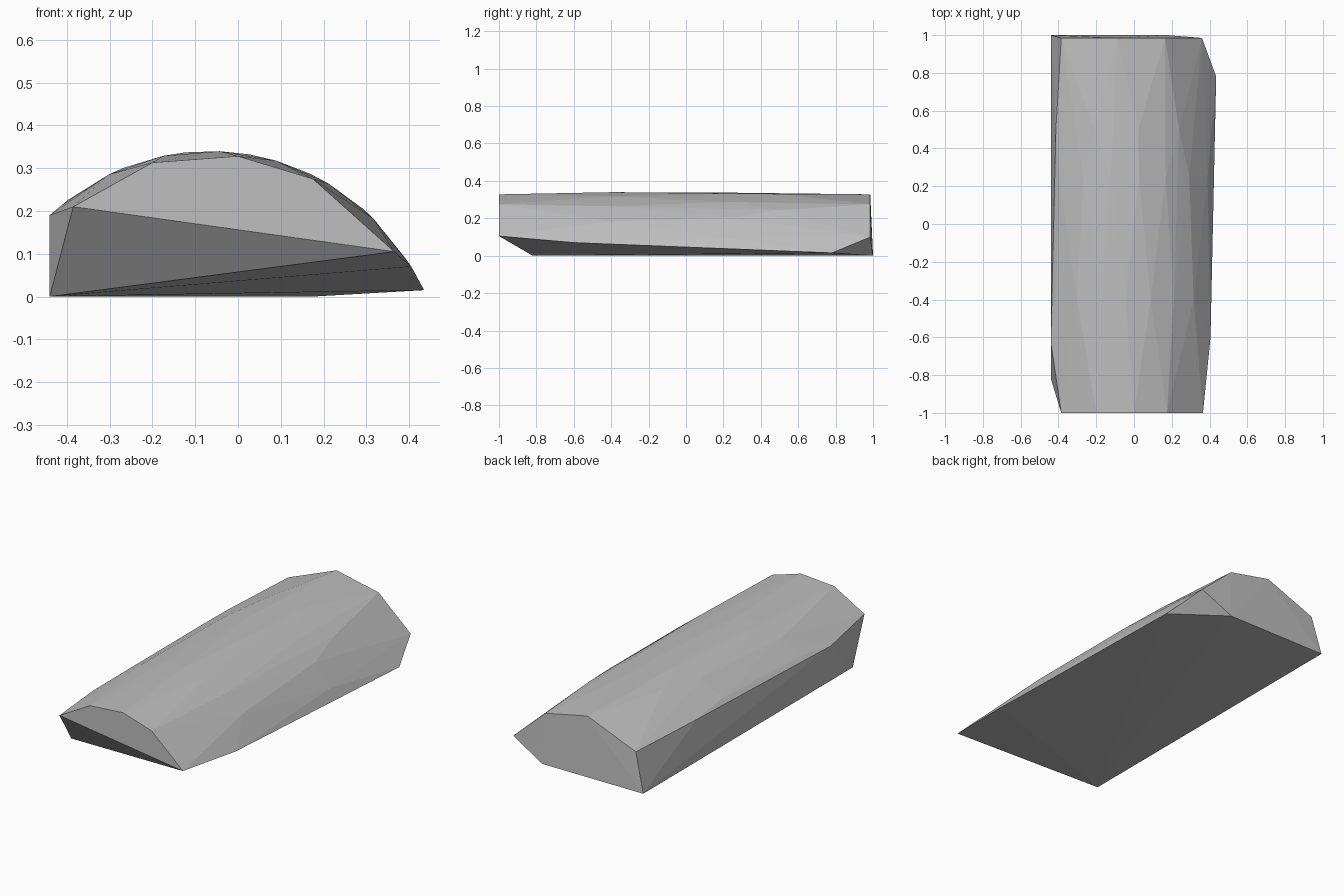
import bpy, bmesh, math

if "Cube" in bpy.data.objects:
    bpy.data.objects.remove(bpy.data.objects["Cube"], do_unlink=True)

# Single plain grey
grey = bpy.data.materials.new("plain grey")
grey.use_nodes = True
grey.diffuse_color = (0.52, 0.52, 0.52, 1)
grey.node_tree.nodes["Principled BSDF"].inputs["Base Color"].default_value = grey.diffuse_color


def arc(y, start, end, steps, radius=0.54):
    """Points across the domed top, angles measured from vertical."""
    for i in range(steps + 1):
        a = start + (end - start) * i / steps
        yield (-0.065 + radius * math.sin(a), y, -0.2 + radius * math.cos(a))


# Chipped end profiles
front_end = [(x, -1, z) for x, z in
             ((-0.385, 0.21), (-0.2, 0.313), (0, 0.328), (0.175, 0.275), (0.365, 0.105))]
back_end = [(x, 0.985, z) for x, z in
            ((-0.385, 0.21), (-0.09, 0.328), (0.165, 0.275), (0.36, 0.1))]

# Flat base corners and the low side edge
base = [(-0.44, -0.82, 0), (-0.44, 1, 0), (0.175, 1, 0)]
side_edge = [(-0.44, -0.63, 0.19), (0.405, -0.6, 0.07), (0.435, 0.78, 0.015)]

# Domed top, slightly barrelled along its length
dome = [*arc(-0.4, -0.7, 1.03, 7), *arc(0.25, -0.66, 1.0, 6), *arc(0.5, -0.705, 0.6, 3, 0.538)]

bm = bmesh.new()
for point in front_end + back_end + base + side_edge + dome:
    bm.verts.new(point)
hull = bmesh.ops.convex_hull(bm, input=bm.verts[:])
loose = {v for v in hull["geom_interior"] + hull["geom_unused"]
         if isinstance(v, bmesh.types.BMVert)}
bmesh.ops.delete(bm, geom=list(loose), context='VERTS')
bmesh.ops.recalc_face_normals(bm, faces=bm.faces[:])

mesh = bpy.data.meshes.new("half_round_block")
bm.to_mesh(mesh)
bm.free()
mesh.materials.append(grey)
block = bpy.data.objects.new("half_round_block", mesh)
bpy.context.collection.objects.link(block)
